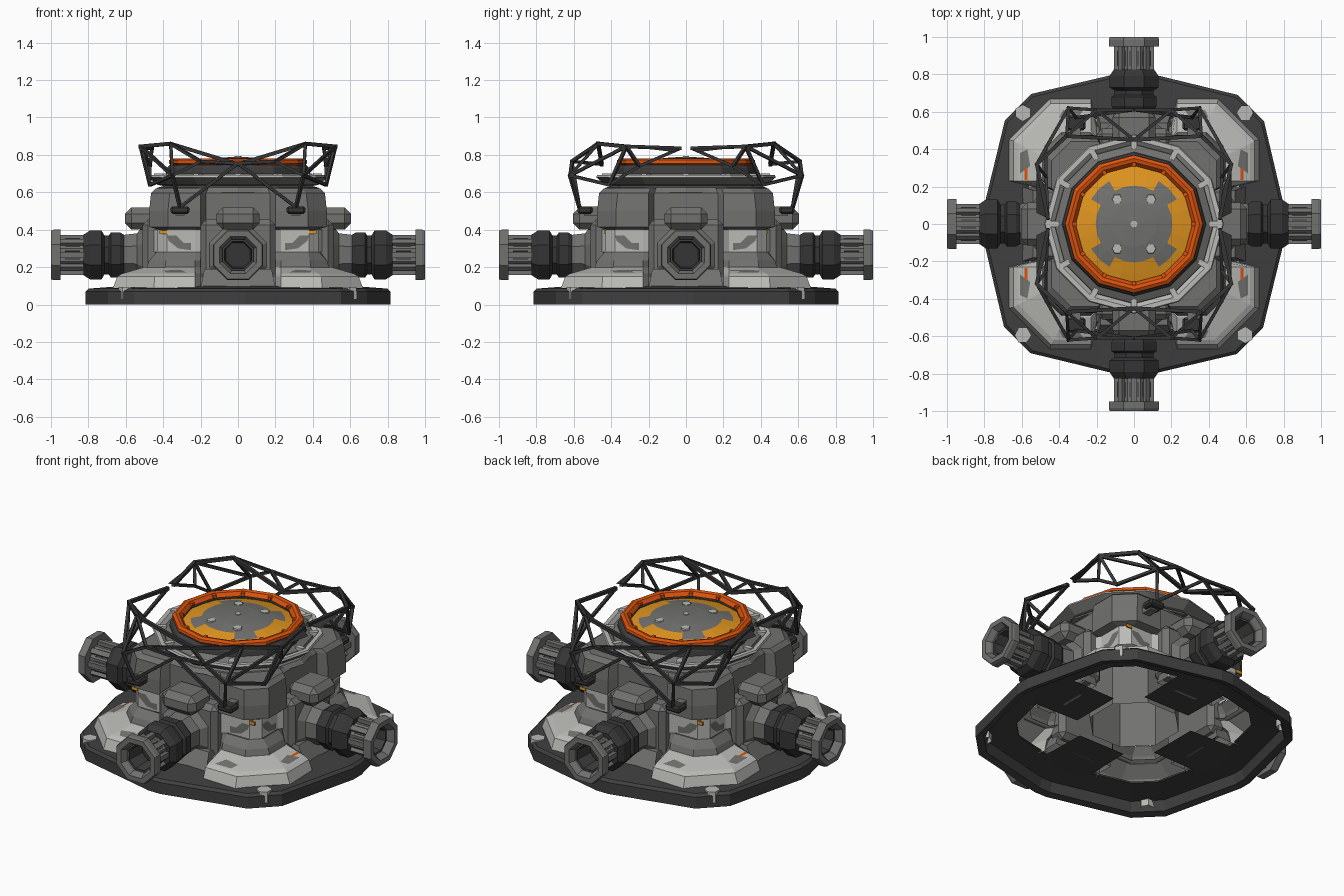
import bpy, bmesh, math
from mathutils import Matrix, Vector

if "Cube" in bpy.data.objects:
    bpy.data.objects.remove(bpy.data.objects["Cube"])

def mat(name, r, g, b):
    m = bpy.data.materials.new(name)
    m.diffuse_color = (r, g, b, 1)
    m.use_nodes = True
    m.node_tree.nodes["Principled BSDF"].inputs["Base Color"].default_value = m.diffuse_color
    return m

DARK = mat("dark grey", .05, .05, .05)
CHAR = mat("charcoal", .036, .036, .037)
MID = mat("mid grey", .165, .165, .16)
LIGHT = mat("light grey", .49, .49, .47)
ORANGE = mat("orange", .7, .085, .004)
AMBER = mat("amber", .75, .3, .014)

def finish(name, bm, mats, rule=None, M=Matrix(), normals=True):
    if normals:
        bmesh.ops.recalc_face_normals(bm, faces=bm.faces)
    if rule:
        for f in bm.faces:
            f.material_index = rule(f.calc_center_median())
    bm.transform(M)
    me = bpy.data.meshes.new(name)
    bm.to_mesh(me)
    bm.free()
    for m in mats:
        me.materials.append(m)
    ob = bpy.data.objects.new(name, me)
    bpy.context.collection.objects.link(ob)
    return ob

def loft(name, rings, mats, rule=None, cap0=False, cap1=False, M=Matrix(), closed=False):
    """Join rings of 3D points, each with the same count."""
    bm = bmesh.new()
    vs = [[bm.verts.new(p) for p in r] for r in rings]
    n = len(vs[0])
    pairs = list(zip(vs, vs[1:])) + ([(vs[-1], vs[0])] if closed else [])
    for a, b in pairs:
        for i in range(n):
            j = (i + 1) % n
            bm.faces.new((a[i], a[j], b[j], b[i]))
    if cap0: bm.faces.new(vs[0][::-1])
    if cap1: bm.faces.new(vs[-1])
    return finish(name, bm, mats, rule, M)

def lathe(name, prof, n, mats, off=0, **kw):
    rings = [[(r * math.cos(2 * math.pi * (i + off) / n), r * math.sin(2 * math.pi * (i + off) / n), z)
              for i in range(n)] for r, z in prof]
    return loft(name, rings, mats, **kw)

def box(name, size, loc, m, bevel=0, M=Matrix()):
    bm = bmesh.new()
    bmesh.ops.create_cube(bm, size=1, matrix=Matrix.Translation(loc) @ Matrix.Diagonal((*size, 1)))
    if bevel:
        bmesh.ops.bevel(bm, geom=bm.edges[:], offset=bevel, segments=1, affect='EDGES')
    return finish(name, bm, [m], M=M)

def plate(name, pts, m, M=Matrix()):
    bm = bmesh.new()
    bm.faces.new([bm.verts.new(p) for p in pts])
    return finish(name, bm, [m], M=M, normals=False)

def Rz(k): return Matrix.Rotation(k * math.pi / 2, 4, 'Z')

def turn(pts):
    """Repeat one quadrant of points four times about z."""
    return [Rz(k) @ Vector(p) for k in range(4) for p in pts]

# base skirt: hollow dark ring
def skirt(s, z):
    return turn([(.815 * s, -.04 * s, z), (.815 * s, .04 * s, z), (.695 * s, .55 * s, z), (.555 * s, .69 * s, z)])
loft("base_skirt", [skirt(.95, .01), skirt(1, 0), skirt(1, .07), skirt(.98, .085), skirt(.74, .1), skirt(.74, .09),
                    skirt(.93, .07)], [DARK], closed=True)

# stepped hull: corner blocks with recessed panels on the four axes
def step(a, w, h, c, z):
    return turn([(a, -w, z), (a, w, z), (h, w + .03, z), (h, h - c, z), (h - c, h, z), (w + .03, h, z)])

def near_axis(p):
    return min(abs(p.x), abs(p.y)) < .19

loft("corner_sill", [step(.54, .2, .67, .22, .085), step(.52, .2, .645, .2, .15),
                     step(.48, .2, .62, .19, .165), step(.46, .2, .5, .13, .2), step(.42, .2, .46, .1, .2)],
     [LIGHT, MID], lambda p: 1 if near_axis(p) else 0)
loft("lower_hull", [step(.46, .2, .49, .1, .195), step(.45, .2, .475, .09, .235), step(.44, .2, .435, .06, .28)], [MID])
loft("corner_light_band", [step(.45, .2, .43, .05, .28), step(.45, .2, .43, .05, .4)],
     [LIGHT, MID], lambda p: 1 if near_axis(p) else 0)
loft("upper_hull", [step(.4, .2, .42, .05, .4), step(.42, .17, .475, .1, .415), step(.42, .17, .475, .1, .5),
                    step(.42, .17, .465, .1, .595), step(.4, .16, .44, .1, .62)], [MID], cap1=True)

# inner tube seen from below
lathe("inner_tube", [(.26, .09), (.26, .38)], 8, [MID], off=.5, cap1=True)

for k in range(4):
    R = Rz(k)
    A = R @ Matrix.Translation((0, 0, .265)) @ Matrix.Rotation(math.pi / 2, 4, 'Y')
    # arm mount and its top housing
    box("arm_pillar", (.12, .4, .33), (.45, 0, .29), MID, .03, R)
    box("arm_housing", (.2, .23, .12), (.505, 0, .46), MID, .035, R)
    loft("arm_foot", [[(.6, -.2, .09), (.6, .2, .09), (.44, .2, .09), (.44, -.2, .09)],
                      [(.54, -.18, .19), (.54, .18, .19), (.44, .18, .19), (.44, -.18, .19)]], [MID], cap1=True, M=R)
    lathe("arm_bell", [(.2, .44), (.18, .5), (.125, .54), (.115, .62)], 8, [MID], off=.5, M=A)
    # dark bellows joint
    lathe("arm_joint", [(.11, .6), (.13, .63), (.13, .68), (.114, .69), (.114, .715), (.142, .73), (.142, .79),
                        (.118, .825), (.06, .825)], 8, [CHAR], off=.5, cap1=True, M=A)
    # ribbed neck and end flange
    lathe("arm_neck", [(.092, .82), (.092, .955), (.078, .955), (.07, .84)], 8, [MID, DARK], off=.5, closed=True, M=A,
          rule=lambda p: 1 if math.hypot(p.x, p.y) < .08 else 0)
    for i in range(8):
        box("arm_rib", (.03, .03, .14), (.092, 0, .885), MID, 0, A @ Matrix.Rotation(i * math.pi / 4, 4, 'Z'))
        box("arm_slot", (.004, .03, .08), (.086, 0, .885), CHAR, 0,
            A @ Matrix.Rotation((i + .5) * math.pi / 4, 4, 'Z'))
    lathe("arm_flange", [(.09, .95), (.146, .95), (.146, .985), (.14, 1), (.108, 1), (.09, .97)],
          8, [MID], off=.5, closed=True, M=A)
    # dark underside panel
    plate("underside_panel", [(.28, -.16, .085), (.28, .16, .085), (.7, .17, .085), (.7, -.17, .085)], DARK, R)
    # corner bolt
    lathe("corner_bolt", [(.044, .03), (.044, .095)], 6, [LIGHT], cap1=True, M=R @ Matrix.Translation((.595, .595, 0)))
    for s in (-1, 1):
        # painted camouflage patches and markers
        plate("camo_patch", [(.433, s * y, z) for y, z in
              ((.25, .29), (.32, .3), (.37, .34), (.38, .37), (.33, .37), (.29, .33), (.25, .33))], MID, R)
        plate("sill_patch", [(x, s * y, .167 + (.62 - x) * .292) for x, y in
              ((.61, .27), (.61, .38), (.57, .4), (.555, .31))], MID, R)
        if k % 2:
            box("amber_marker", (.008, .04, .02), (.433, s * .4, .387), AMBER, 0, R)
        else:
            plate("sill_marker", [(x, s * y, .168 + (.62 - x) * .292) for x, y in
                  ((.57, .235), (.585, .235), (.585, .3), (.57, .3))], ORANGE, R)

# turret collar: neck, light flange, dark ring, orange rim
lathe("collar_neck", [(.45, .6), (.43, .625), (.39, .635), (.38, .67)], 12, [MID])
lathe("collar_flange", [(.38, .63), (.43, .64), (.48, .68), (.475, .692), (.45, .692), (.42, .66)], 12, [LIGHT, MID],
      rule=lambda p: 1 if p.z < .665 and math.hypot(p.x, p.y) < .44 else 0, closed=True)
lathe("collar_ring", [(.43, .65), (.425, .68), (.385, .7), (.38, .73), (.365, .745), (.315, .745), (.31, .72)], 12,
      [DARK, MID], rule=lambda p: 1 if p.z < .7 else 0)
lathe("orange_rim", [(.345, .74), (.37, .755), (.368, .772), (.35, .782), (.33, .777), (.312, .755)], 12,
      [ORANGE], closed=True)
for i in range(12):
    Q = Matrix.Rotation(i * math.pi / 6, 4, 'Z')
    box("collar_tick", (.05, .03, .03), (.425, 0, .685), LIGHT, 0, Q)
    box("rim_clip", (.04, .02, .02), (.325, 0, .765), ORANGE, 0, Q)

# dome: amber outer band with grey worn centre
def dome_rule(p):
    r, a = math.hypot(p.x, p.y), math.degrees(math.atan2(p.y, p.x)) % 90
    return 1 if r < .19 or (r < .25 and 33 < a < 57) else 0
lathe("dome", [(.32, .738), (.265, .753), (.205, .768), (.12, .783), (.02, .79)], 24, [AMBER, MID], rule=dome_rule, cap1=True)
lathe("dome_stud", [(.02, .785), (.02, .794)], 6, [LIGHT], cap1=True)
for sx in (-1, 1):
    for sy in (-1, 1):
        lathe("dome_spot", [(.028, .77), (.026, .781)], 6, [LIGHT], cap1=True, M=Matrix.Translation((.09 * sx, .133 * sy, 0)))

# guard cage: truss nodes for one quarter, mirrored in x and y
N = {"T0": (.46, -.03, .835), "T1": (.52, -.32, .845), "T2": (.36, -.47, .86), "T3": (0, -.45, .75),
     "M0": (.47, -.25, .74), "M1": (.47, -.41, .64), "M2": (.2, -.61, .765), "M3": (.35, -.62, .69),
     "C": (0, -.61, .755), "F": (.31, -.57, .52)}
EDGES = "T0-T1 T1-T2 T2-M2 M2-C T1-M1 T2-M3 T1-M3 M3-F M1-M3 M0-T0 M0-M1 M0-T1 T2-T3 M2-T3 M2-M3 C-F".split()

def strut(name, a, b, r, m):
    a, b = Vector(a), Vector(b)
    d = b - a
    M = Matrix.Translation(a) @ d.to_track_quat('Z', 'Y').to_matrix().to_4x4()
    lathe(name, [(r, -.005), (r, d.length + .005)], 4, [m], off=.5, cap0=True, cap1=True, M=M)

for sx in (-1, 1):
    for sy in (-1, 1):
        def P(k): return (N[k][0] * sx, N[k][1] * sy, N[k][2])
        for e in EDGES:
            a, b = e.split("-")
            strut("cage_strut", P(a), P(b), .014 if a[0] == b[0] == "T" else .012, CHAR)
        # end fin and foot pad
        plate("cage_fin", [P("T0"), (.52 * sx, -.06 * sy, .815), P("T1"), (.47 * sx, -.17 * sy, .85)], CHAR)
        box("cage_foot", (.1, .08, .04), (.31 * sx, -.54 * sy, .505), CHAR, .01)
        strut("cage_foot_bracket", (.31 * sx, -.54 * sy, .5), (.31 * sx, -.45 * sy, .5), .035, MID)
